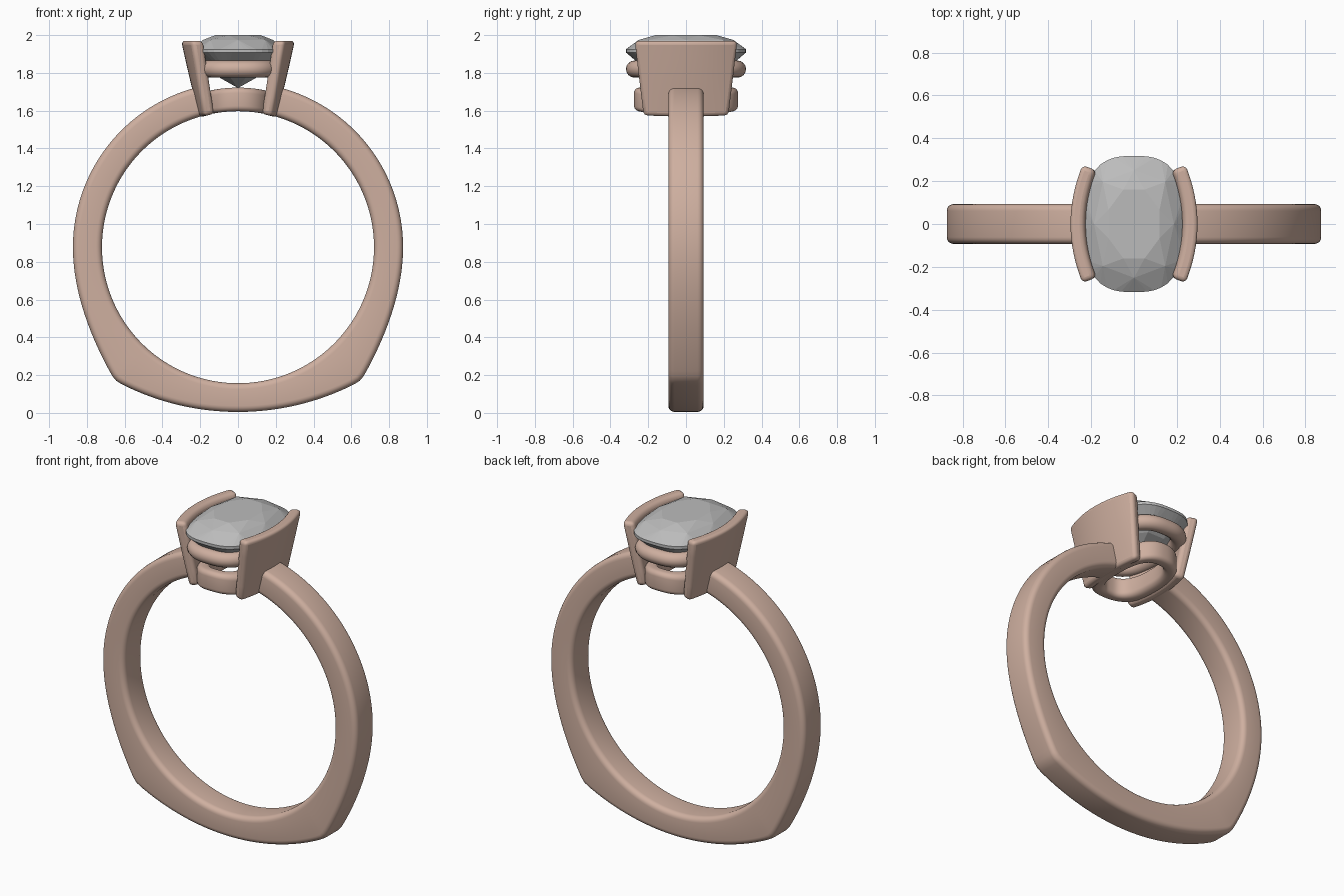
import bpy, bmesh
from math import sin, cos, radians, pi, sqrt, log, exp

if "Cube" in bpy.data.objects:
    bpy.data.objects.remove(bpy.data.objects["Cube"])

CZ, RI = 0.877, 0.72          # finger hole centre height and radius

metal = bpy.data.materials.new("rose_metal")
metal.diffuse_color = (0.62, 0.43, 0.35, 1)
metal.use_nodes = True
metal.node_tree.nodes["Principled BSDF"].inputs["Base Color"].default_value = metal.diffuse_color
grey = bpy.data.materials.new("clear_stone")
grey.diffuse_color = (0.5, 0.5, 0.5, 1)
grey.use_nodes = True
grey.node_tree.nodes["Principled BSDF"].inputs["Base Color"].default_value = grey.diffuse_color


def finish(name, bm, mat, smooth=True):
    bmesh.ops.recalc_face_normals(bm, faces=bm.faces)
    me = bpy.data.meshes.new(name)
    bm.to_mesh(me)
    bm.free()
    ob = bpy.data.objects.new(name, me)
    bpy.context.collection.objects.link(ob)
    me.materials.append(mat)
    if smooth:
        bpy.ops.object.select_all(action='DESELECT')
        ob.select_set(True)
        bpy.context.view_layer.objects.active = ob
        bpy.ops.object.shade_smooth_by_angle(angle=radians(40))
    return ob


def loft(name, rings, closed, mat):
    """Skin a list of equal-length closed sections."""
    bm = bmesh.new()
    vs = [[bm.verts.new(p) for p in r] for r in rings]
    n = len(rings[0])
    for i in range(len(vs) if closed else len(vs) - 1):
        a, b = vs[i], vs[(i + 1) % len(vs)]
        for j in range(n):
            k = (j + 1) % n
            bm.faces.new((a[j], a[k], b[k], b[j]))
    if not closed:
        bm.faces.new(vs[0])
        bm.faces.new(vs[-1])
    return finish(name, bm, mat)


def round_rect(u0, u1, v0, v1, r, steps=5):
    """Rounded rectangle outline in (u, v)."""
    pts = []
    for u, v, a0 in ((u1 - r, v1 - r, 0), (u0 + r, v1 - r, 90),
                     (u0 + r, v0 + r, 180), (u1 - r, v0 + r, 270)):
        for s in range(steps + 1):
            a = radians(a0 + 90 * s / steps)
            pts.append((u + r * cos(a), v + r * sin(a)))
    return pts


def oval(a, b, n, t):
    """Point on a cushion-shaped (superellipse) outline."""
    c, s = cos(t), sin(t)
    k = (abs(c) ** n + abs(s) ** n) ** (-1 / n)
    return a * k * c, b * k * s


def finger_z(x):
    return CZ + sqrt(RI * RI - x * x)


# Band: outer radius swells to two soft lower corners, then a flatter base arc
def outer_radius(deg):
    d = deg if deg <= 180 else 360 - deg
    t = radians(d)
    side = 0.874 + 0.088 * (max(0, d - 90) / 47.5) ** 2.8
    base = 0.491 * cos(t) + sqrt(1.363 ** 2 - (0.491 * sin(t)) ** 2)
    k = 0.006
    m = min(side, base)
    return m - k * log(exp(-(side - m) / k) + exp(-(base - m) / k))


rings = []
steps = 180
for i in range(steps + 1):
    d = 14.3 + (360 - 28.6) * i / steps
    t = radians(d)
    sec = round_rect(RI, outer_radius(d), -0.093, 0.093, 0.032)
    rings.append([(r * sin(t), y, CZ + r * cos(t)) for r, y in sec])
loft("band", rings, False, metal)


# Oval rails running round the head
def rail(name, a, b, n, section, bend):
    rings = []
    for i in range(72):
        t = 2 * pi * i / 72
        x, y = oval(a, b, n, t)
        x2, y2 = oval(a, b, n, t + 0.01)
        tx, ty = x2 - x, y2 - y
        l = sqrt(tx * tx + ty * ty)
        nx, ny = ty / l, -tx / l
        ring = []
        for u, z in section:
            px, py = x + nx * u, y + ny * u
            ring.append((px, py, z + (finger_z(px) - CZ - RI if bend else 0)))
        rings.append(ring)
    return loft(name, rings, True, metal)


rail("upper_rail", 0.19, 0.273, 2.7,
     [(0.045 * cos(2 * pi * i / 16), 1.82 + 0.045 * sin(2 * pi * i / 16)) for i in range(16)], False)
rail("lower_rail", 0.145, 0.237, 2.5, round_rect(-0.038, 0.038, 1.597, 1.722, 0.028), True)


# Curved, outward leaning side walls that hold the stone
def wall(name, side):
    bm = bmesh.new()
    nu, nv = 16, 4

    def point(i, j, off):
        s, v = 2 * i / nu - 1, j / nv
        half = 0.222 + 0.043 * v
        drop = 0.025 + 0.03 * v
        y = s * half
        x = 0.176 + 0.091 * v - drop * s * s
        slope = -2 * drop * s / half
        l = sqrt(1 + slope * slope)
        h = off * (0.029 + 0.005 * v)
        x, y = x + h / l, y - h * slope / l
        z0 = finger_z(x) - 0.003
        return side * x, y, z0 + (1.97 - z0) * v

    g = [[[bm.verts.new(point(i, j, o)) for j in range(nv + 1)]
          for i in range(nu + 1)] for o in (-1, 1)]
    for i in range(nu):
        for j in range(nv):
            for s in g:
                bm.faces.new((s[i][j], s[i + 1][j], s[i + 1][j + 1], s[i][j + 1]))
        for j in (0, nv):
            bm.faces.new((g[0][i][j], g[0][i + 1][j], g[1][i + 1][j], g[1][i][j]))
    for j in range(nv):
        for i in (0, nu):
            bm.faces.new((g[0][i][j], g[0][i][j + 1], g[1][i][j + 1], g[1][i][j]))
    ob = finish(name, bm, metal)
    bev = ob.modifiers.new("soft_edges", 'BEVEL')
    bev.width = 0.022
    bev.segments = 4
    bev.limit_method = 'ANGLE'
    bev.angle_limit = radians(45)
    bpy.ops.object.modifier_move_to_index(modifier="soft_edges", index=0)


wall("right_wall", 1)
wall("left_wall", -1)

# Cushion-cut stone: facets come from the hull of table, crown, girdle, pavilion, culet
bm = bmesh.new()


def tier(count, scale, z, phase=0.0):
    for i in range(count):
        x, y = oval(0.236 * scale, 0.318 * scale, 2.8, 2 * pi * (i + phase) / count)
        bm.verts.new((x, y, z))


tier(8, 0.52, 2.0, 0.5)
tier(8, 0.79, 1.974)
tier(48, 1.0, 1.925)
tier(48, 1.0, 1.908)
tier(8, 0.62, 1.80, 0.5)
bm.verts.new((0, 0, 1.72))
bmesh.ops.convex_hull(bm, input=bm.verts)
bmesh.ops.dissolve_limit(bm, angle_limit=radians(0.5), verts=bm.verts, edges=bm.edges)
finish("stone", bm, grey, smooth=False)
